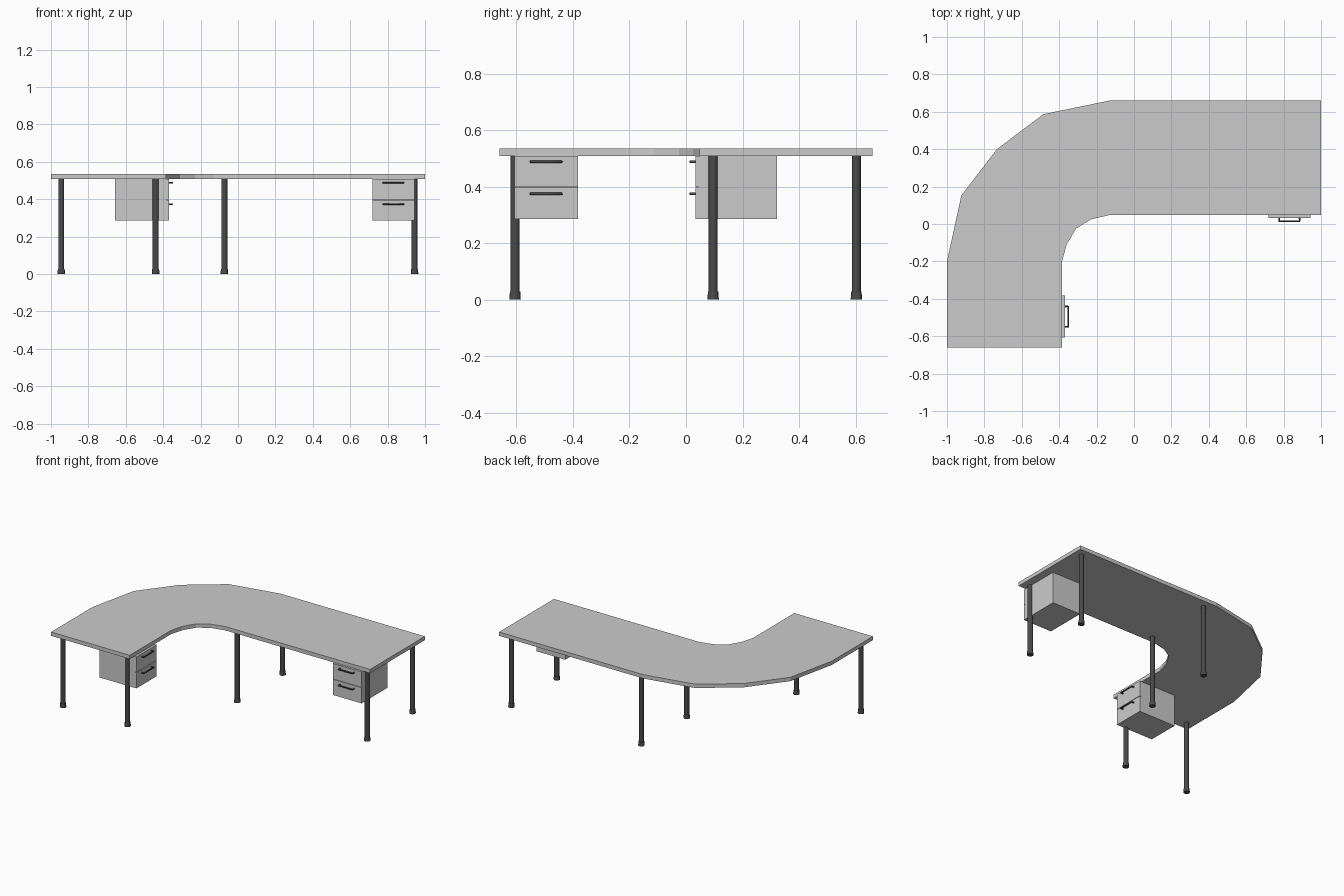
import bpy, bmesh, math
from mathutils import Vector, Matrix

if "Cube" in bpy.data.objects:
    bpy.data.objects.remove(bpy.data.objects["Cube"])

dark = bpy.data.materials.new("dark_metal")
dark.diffuse_color = (0.07, 0.07, 0.07, 1)
dark.use_nodes = True
dark.node_tree.nodes["Principled BSDF"].inputs["Base Color"].default_value = dark.diffuse_color
TOP, UNDER = 0.535, 0.508


def finish(name, bm, mat=None):
    bmesh.ops.recalc_face_normals(bm, faces=bm.faces)
    me = bpy.data.meshes.new(name)
    bm.to_mesh(me)
    bm.free()
    ob = bpy.data.objects.new(name, me)
    bpy.context.collection.objects.link(ob)
    if mat:
        me.materials.append(mat)
    return ob


def box(name, lo, hi, frame):
    lo, hi = Vector(lo), Vector(hi)
    bm = bmesh.new()
    bmesh.ops.create_cube(bm, size=1)
    for v in bm.verts:
        v.co = frame @ Vector([(lo[i] + hi[i]) / 2 + v.co[i] * (hi[i] - lo[i]) for i in range(3)])
    return finish(name, bm)


# L-shaped worktop with a faceted outer corner and a tighter inner one
outline = [(1, 0.66), (-0.13, 0.66), (-0.485, 0.587), (-0.733, 0.40), (-0.923, 0.153),
           (-1, -0.20), (-1, -0.66), (-0.385, -0.66), (-0.385, -0.20), (-0.36, -0.11),
           (-0.31, -0.025), (-0.23, 0.025), (-0.13, 0.048), (1, 0.048)]
bm = bmesh.new()
face = bm.faces.new([bm.verts.new((x, y, UNDER)) for x, y in outline])
ext = bmesh.ops.extrude_face_region(bm, geom=[face])
for v in ext["geom"]:
    if isinstance(v, bmesh.types.BMVert):
        v.co.z = TOP
if not any(f.normal.z and all(v.co.z < TOP for v in f.verts) for f in bm.faces):
    bm.faces.new([v for v in face.verts])
finish("worktop", bm)


# Legs: a 12-sided profile stack with a wider, slightly tapered foot
def leg(name, x, y, n=12):
    bm = bmesh.new()
    rings = []
    for r, z in [(0.021, 0), (0.019, 0.028), (0.0165, 0.028), (0.0165, UNDER)]:
        rings.append([bm.verts.new((x + r * math.cos((k + 0.5) * math.tau / n),
                                    y + r * math.sin((k + 0.5) * math.tau / n), z))
                      for k in range(n)])
    for a, b in zip(rings, rings[1:]):
        for k in range(n):
            bm.faces.new((a[k], a[(k + 1) % n], b[(k + 1) % n], b[k]))
    bm.faces.new(rings[0])
    bm.faces.new(rings[-1])
    finish(name, bm, dark)


for i, (x, y) in enumerate([(-0.945, -0.605), (-0.44, -0.605), (-0.073, 0.096),
                            (-0.073, 0.603), (0.944, 0.096), (0.944, 0.603)]):
    leg(f"leg_{i + 1}", x, y)


# Drawer units, built facing local -y with the front plane at y = 0
def handle(name, z, frame):
    cu = bpy.data.curves.new(name, "CURVE")
    cu.dimensions = "3D"
    cu.bevel_depth = 0.005
    cu.bevel_resolution = 1
    sp = cu.splines.new("POLY")
    pts = [(-0.054, 0.002), (-0.054, -0.018), (0.054, -0.018), (0.054, 0.002)]
    sp.points.add(3)
    for p, (x, y) in zip(sp.points, pts):
        p.co = (*(frame @ Vector((x, y, z))), 1)
    cu.materials.append(dark)
    bpy.context.collection.objects.link(bpy.data.objects.new(name, cu))


def drawer_unit(side, frame):
    w = 0.1125
    box(f"{side}_cabinet", (-w, 0.012, 0.285), (w, 0.289, UNDER), frame)
    for row, z0, z1, hz in [("lower", 0.285, 0.396, 0.374), ("upper", 0.399, UNDER, 0.488)]:
        box(f"{side}_{row}_drawer_front", (-w, 0, z0), (w, 0.012, z1), frame)
        handle(f"{side}_{row}_handle", hz, frame)


drawer_unit("right", Matrix.Translation((0.831, 0.033, 0)))
drawer_unit("left", Matrix.Translation((-0.369, -0.495, 0)) @ Matrix.Rotation(math.pi / 2, 4, "Z"))
